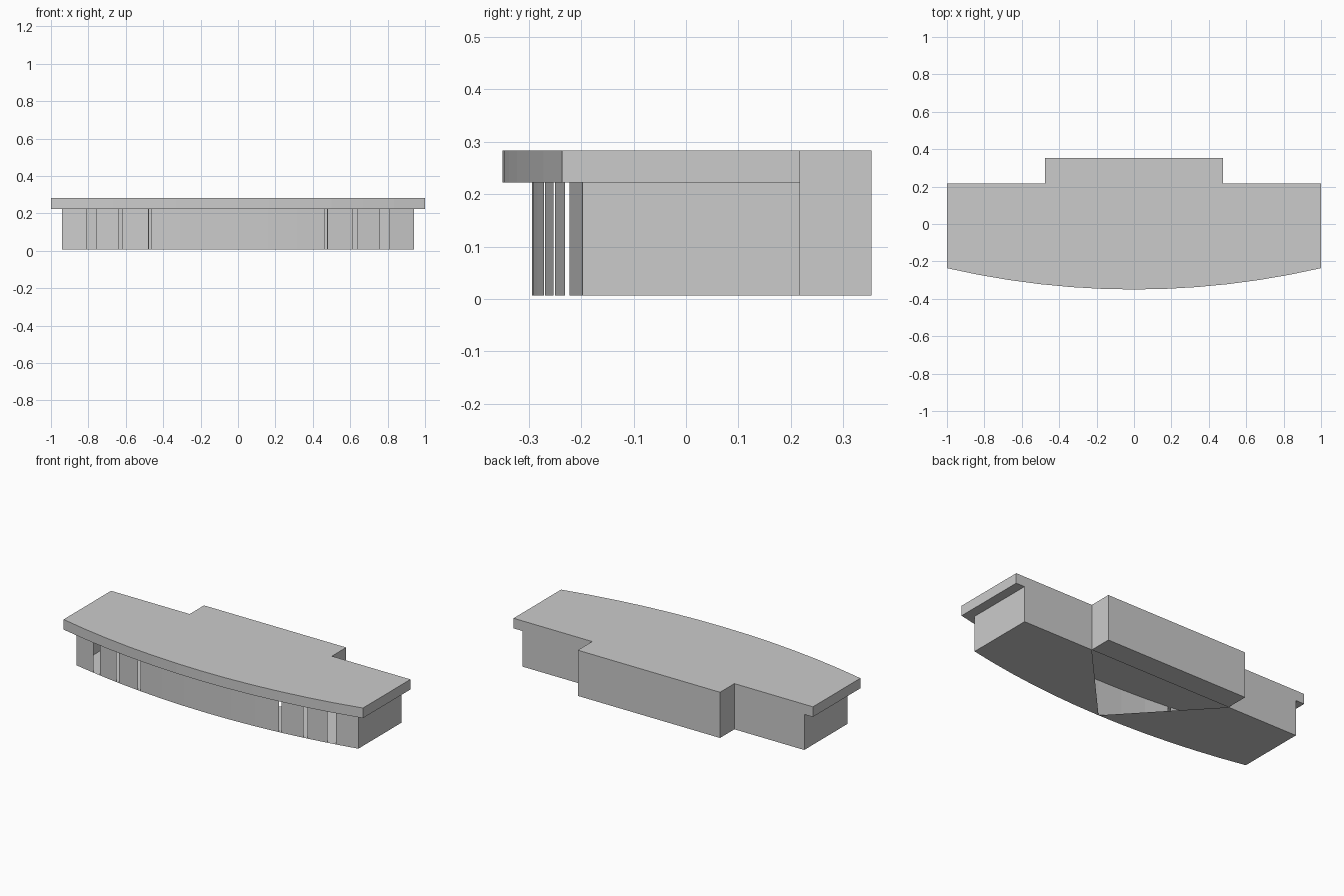
import bpy, bmesh

if "Cube" in bpy.data.objects:
    bpy.data.objects.remove(bpy.data.objects["Cube"])

SEGMENTS = 12           # facets along the bowed front
BACK_WING, BACK_MID, MID_HALF = 0.217, 0.354, 0.475
SLOTS = {1: 0.025, 2: 0.01, 3: 0.008, 9: 0.008, 10: 0.012, 11: 0.025}  # joint: half gap


def outline(half, y_end, y_mid):
    """Plan outline: circular bowed front, stepped-out middle at the back."""
    sag = y_end - y_mid
    r = (half * half + sag * sag) / (2 * sag)
    pts = []
    for i in range(SEGMENTS + 1):
        x = -half + 2 * half * i / SEGMENTS
        pts.append((x, y_mid + r - (r * r - x * x) ** 0.5))
    pts += [(half, BACK_WING), (MID_HALF, BACK_WING), (MID_HALF, BACK_MID),
            (-MID_HALF, BACK_MID), (-MID_HALF, BACK_WING), (-half, BACK_WING)]
    return pts


def make_object(name, bm):
    mesh = bpy.data.meshes.new(name)
    bm.to_mesh(mesh)
    bm.free()
    obj = bpy.data.objects.new(name, mesh)
    bpy.context.collection.objects.link(obj)


def add_face(bm, *points):
    bm.faces.new([bm.verts.new(p) for p in points])


def walls(bm, pts, z0, z1, slots):
    """Upright faces around the outline, with open slots at chosen front joints."""
    n = len(pts)
    for i in range(n):
        j = (i + 1) % n
        (ax, ay), (bx, by) = pts[i], pts[j]
        length = ((bx - ax) ** 2 + (by - ay) ** 2) ** 0.5
        s, e = slots.get(i, 0) / length, 1 - slots.get(j, 0) / length
        a = (ax + (bx - ax) * s, ay + (by - ay) * s)
        b = (ax + (bx - ax) * e, ay + (by - ay) * e)
        add_face(bm, (*a, z0), (*b, z0), (*b, z1), (*a, z1))


def cap(bm, pts, z, up, opening=False):
    """Flat cap fanned from the two inner corners; the centre can stay open."""
    mid, last = SEGMENTS // 2, SEGMENTS
    p = [(x, y, z) for x, y in pts]
    er, cr, br, bl, cl, el = p[last + 1:]
    polys = [(p[i], p[i + 1], cl if i < mid else cr) for i in range(last)]
    polys += [(p[last], er, cr), (p[0], cl, el), (cl, cr, br, bl)]
    if not opening:
        polys.append((p[mid], cr, cl))
    for poly in polys:
        add_face(bm, *(poly if up else poly[::-1]))


# Base body: slotted front, open centre in the underside, covered by the slab
body = outline(0.942, -0.197, -0.294)
bm = bmesh.new()
walls(bm, body, 0.007, 0.222, SLOTS)
cap(bm, body, 0.007, False, opening=True)
bmesh.ops.remove_doubles(bm, verts=bm.verts, dist=0.0005)
make_object("base_body", bm)

# Overhanging slab with bowed front
slab = outline(1.0, -0.236, -0.35)
bm = bmesh.new()
walls(bm, slab, 0.222, 0.283, {})
cap(bm, slab, 0.283, True)
cap(bm, slab, 0.222, False)
bmesh.ops.remove_doubles(bm, verts=bm.verts, dist=0.0005)
make_object("top_slab", bm)
